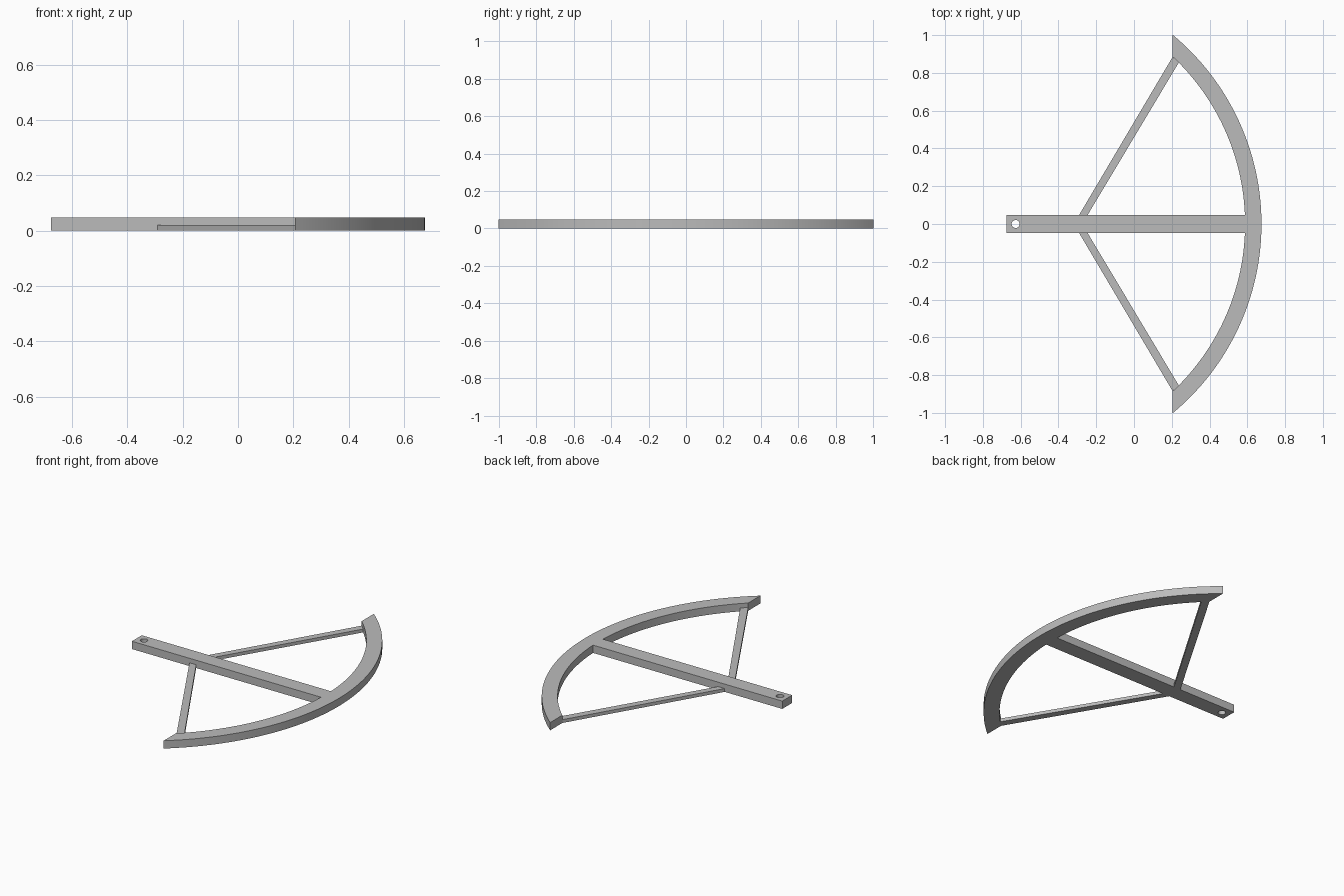
import bpy, bmesh
from math import sin, cos, asin, acos, sqrt, pi, radians

cube = bpy.data.objects.get("Cube")
if cube:
    bpy.data.objects.remove(cube, do_unlink=True)

PIVOT_X = -0.627      # the arc is centred on the pivot hole
OUTER, INNER = 1.302, 1.215
END_X = 0.205         # flat cut at both arc tips
HALF_WIDTH = 0.047
THICK, STRUT_THICK = 0.047, 0.02

grey = bpy.data.materials.new("plain grey")
grey.use_nodes = True
colour = (0.5, 0.5, 0.5, 1)
grey.diffuse_color = colour
grey.node_tree.nodes["Principled BSDF"].inputs["Base Color"].default_value = colour


def arc(radius, start, end, steps, centre_x=PIVOT_X):
    angles = [start + (end - start) * i / steps for i in range(steps + 1)]
    return [(centre_x + radius * cos(a), radius * sin(a)) for a in angles]


def plate(name, loops, height):
    """Extrude an outline, with optional hole outlines, up from the ground."""
    bm = bmesh.new()
    edges = []
    for loop in loops:
        verts = [bm.verts.new((x, y, 0)) for x, y in loop]
        edges += [bm.edges.new((v, verts[i - 1])) for i, v in enumerate(verts)]
    bmesh.ops.triangle_fill(bm, edges=edges, use_beauty=True)
    grown = bmesh.ops.extrude_face_region(bm, geom=bm.faces[:], use_keep_orig=True)
    top = [g for g in grown["geom"] if isinstance(g, bmesh.types.BMVert)]
    bmesh.ops.translate(bm, verts=top, vec=(0, 0, height))
    bmesh.ops.recalc_face_normals(bm, faces=bm.faces[:])
    mesh = bpy.data.meshes.new(name)
    bm.to_mesh(mesh)
    bm.free()
    mesh.materials.append(grey)
    obj = bpy.data.objects.new(name, mesh)
    bpy.context.collection.objects.link(obj)
    bpy.ops.object.select_all(action="DESELECT")
    obj.select_set(True)
    bpy.context.view_layer.objects.active = obj
    bpy.ops.object.shade_smooth_by_angle(angle=radians(30))


# Curved limb with flat tips
reach = END_X - PIVOT_X
outer_end, inner_end = acos(reach / OUTER), acos(reach / INNER)
plate("curved_limb", [arc(OUTER, -outer_end, outer_end, 64)
                      + arc(INNER, inner_end, -inner_end, 64)], THICK)

# Central bar with pivot hole, its far end fitted to the limb
fit = asin(HALF_WIDTH / INNER)
bar = [(-0.675, HALF_WIDTH), (-0.675, -HALF_WIDTH)] + arc(INNER, -fit, fit, 4)
hole = arc(0.021, 0, 2 * pi, 32)[:-1]
plate("central_bar", [bar, hole], THICK)

# Thin diagonal struts from the bar to the limb tips
for side, label in ((1, "back"), (-1, "front")):
    tips = [(x, sqrt(INNER ** 2 - (x - PIVOT_X) ** 2)) for x in (0.237, END_X)]
    outline = [(-0.291, HALF_WIDTH), (-0.246, HALF_WIDTH)] + tips
    plate(label + "_strut", [[(x, side * y) for x, y in outline]], STRUT_THICK)
